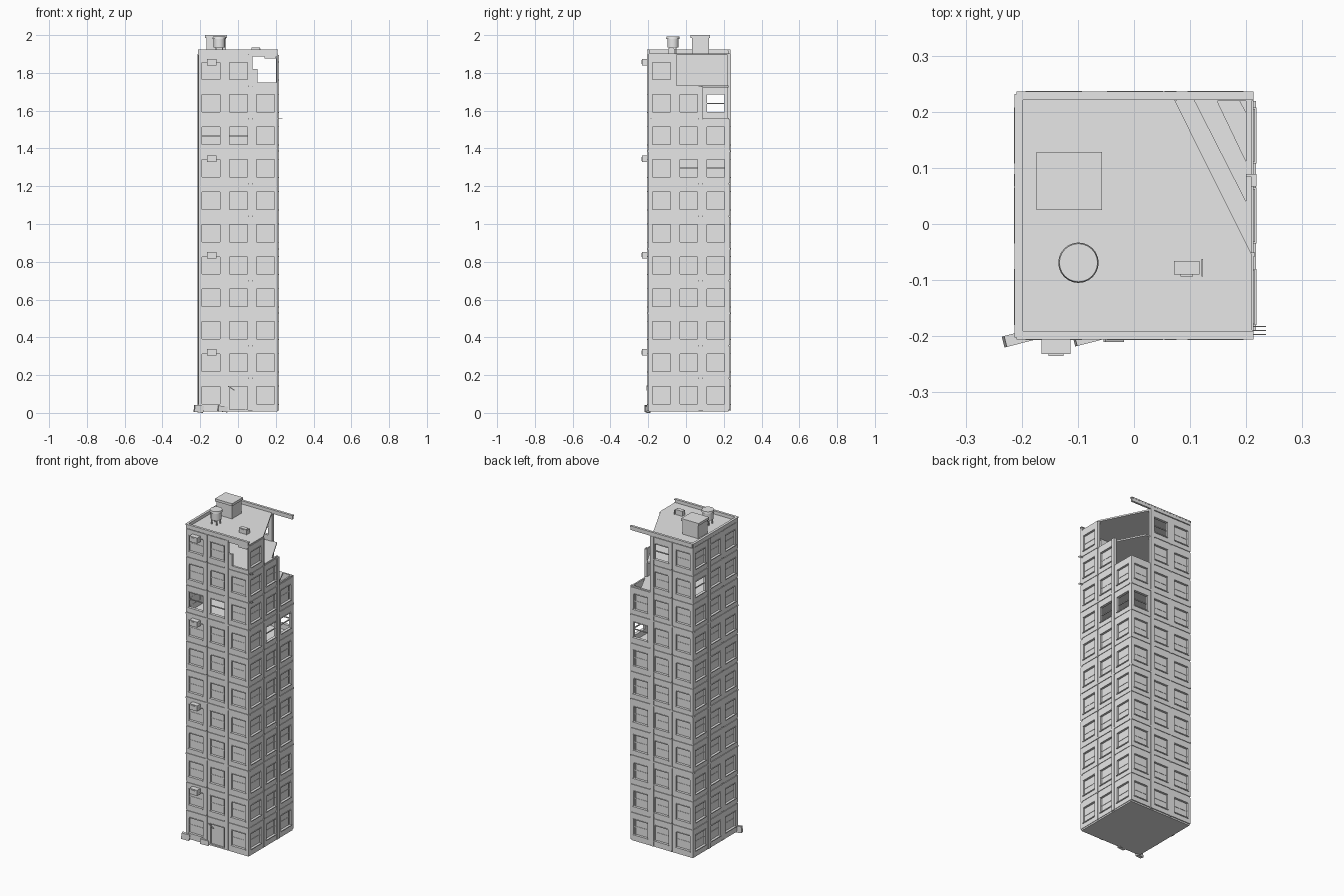
import bpy, bmesh, math
from mathutils import Matrix, Vector

if "Cube" in bpy.data.objects:
    bpy.data.objects.remove(bpy.data.objects["Cube"])

concrete = bpy.data.materials.new("light_grey_concrete")
concrete.use_nodes = True
concrete.diffuse_color = (0.8, 0.8, 0.8, 1)
concrete.node_tree.nodes["Principled BSDF"].inputs["Base Color"].default_value = (0.8, 0.8, 0.8, 1)


def box(bm, x0, x1, y0, y1, z0, z1, turn=None):
    """Add an axis-aligned box, optionally rotated about its centre."""
    size = Matrix.Diagonal((x1 - x0, y1 - y0, z1 - z0, 1))
    place = Matrix.Translation(((x0 + x1) / 2, (y0 + y1) / 2, (z0 + z1) / 2))
    bmesh.ops.create_cube(bm, size=1, matrix=place @ (turn or Matrix()) @ size)


def finish(bm, name):
    bmesh.ops.recalc_face_normals(bm, faces=bm.faces)
    mesh = bpy.data.meshes.new(name)
    bm.to_mesh(mesh)
    bm.free()
    mesh.materials.append(concrete)
    obj = bpy.data.objects.new(name, mesh)
    bpy.context.collection.objects.link(obj)
    return obj


def single(name, *dims, turn=None):
    bm = bmesh.new()
    box(bm, *dims, turn=turn)
    return finish(bm, name)


# Overall layout
CX, CY, HX, HY = 0.002, 0.015, 0.211, 0.217
BASE, STOREY, COUNT = 0.012, 0.1716, 11
ROOF = BASE + STOREY * COUNT
THICK, WIN = 0.013, 0.047
SIDES = ("front", "back", "right", "left")
BAYS = ((-1, -0.07, -0.145), (-0.07, 0.07, 0), (0.07, 1, 0.143))

# Collapsed bays and empty windows, as (side, storey, bay)
GONE = {("back", 11, 2), ("back", 10, 2), ("right", 11, 1),
        ("right", 11, 2), ("right", 10, 2), ("front", 11, 2)}
UNGLAZED = {("left", 10, 2), ("front", 9, 0), ("front", 9, 1), ("back", 11, 1),
            ("back", 8, 2), ("right", 8, 1), ("right", 8, 2)}


def wall_box(bm, side, u0, u1, d0, d1, z0, z1):
    """Box on a facade: u runs along the wall, d is depth inward from its face."""
    if side == "front":
        box(bm, CX + u0, CX + u1, CY - HY + d0, CY - HY + d1, z0, z1)
    elif side == "back":
        box(bm, CX + u0, CX + u1, CY + HY - d1, CY + HY - d0, z0, z1)
    elif side == "right":
        box(bm, CX + HX - d1, CX + HX - d0, CY + u0, CY + u1, z0, z1)
    else:
        box(bm, CX - HX + d0, CX - HX + d1, CY + u0, CY + u1, z0, z1)


for side in SIDES:
    half = HX if side in ("front", "back") else HY - THICK
    walls, frames, panes = bmesh.new(), bmesh.new(), bmesh.new()
    for storey in range(1, COUNT + 1):
        floor = BASE + STOREY * (storey - 1)
        low, high = floor + 0.004, floor + STOREY - 0.004
        for bay, (a, b, c) in enumerate(BAYS):
            key = (side, storey, bay)
            if key in GONE:
                continue
            a, b = max(a, -half), min(b, half)
            w0, w1 = c - WIN, c + WIN
            door = key == ("front", 1, 1)
            z0, z1 = floor + (0.006 if door else 0.036), floor + 0.128
            # Wall panel around the opening
            wall_box(walls, side, a, w0, 0, THICK, low, high)
            wall_box(walls, side, w1, b, 0, THICK, low, high)
            wall_box(walls, side, w0, w1, 0, THICK, low, z0)
            wall_box(walls, side, w0, w1, 0, THICK, z1, high)
            # Sill, head and meeting rail
            if not door:
                wall_box(frames, side, w0 - 0.003, w1 + 0.003, -0.005, 0.004, z0 - 0.005, z0)
            wall_box(frames, side, w0, w1, -0.003, 0.004, z1, z1 + 0.004)
            mid = (z0 + z1) / 2
            if not door:
                wall_box(frames, side, w0, w1, 0.008, THICK, mid - 0.003, mid + 0.003)
            if key not in UNGLAZED:
                wall_box(panes, side, w0, w1, 0.010, 0.012, z0, z1)
                if bay:
                    wall_box(frames, side, w1 - 0.010, w1 - 0.006, 0.007, THICK, z0, z1)
        # Horizontal joint bands, with a projecting course every third storey
        top_gone = (side, storey, 2) in GONE and side != "front"
        end = 0.07 if top_gone else half
        if side == "right" and storey == COUNT:
            end = -0.07
        course = storey in (3, 5, 8)
        wall_box(walls, side, -half, end, -0.004 if course else 0.004, THICK,
                 floor + STOREY - 0.004, floor + STOREY + 0.004)
    # Pilaster and thin seam strip
    top = {"front": ROOF, "left": ROOF, "back": ROOF, "right": ROOF - STOREY}[side]
    wall_box(walls, side, 0.052, 0.074, -0.005, THICK, BASE, top)
    wall_box(walls, side, -0.073, -0.066, -0.003, THICK, BASE,
             ROOF - 0.004)
    finish(walls, side + "_wall")
    finish(frames, side + "_window_frames")
    finish(panes, side + "_window_panes")

# Broken opening in the top front bay
bm = bmesh.new()
for u0, u1, z0, z1 in ((0.07, HX, ROOF - STOREY, 1.75), (0.07, 0.1, 1.75, 1.82),
                       (0.07, HX, 1.888, ROOF), (0.138, 0.2, 1.876, 1.888),
                       (0.203, HX, 1.75, 1.888)):
    wall_box(bm, "front", u0, u1, 0, THICK, z0, z1)
finish(bm, "broken_front_wall")

# Floor slabs, the upper ones sheared off at the back corner
CUTS = {11: (0.07, -0.055), 10: (0.105, 0.02), 9: (0.145, 0.09), 8: (0.185, 0.18)}
bm = bmesh.new()
x0, x1, y0, y1 = CX - HX + 0.004, 0.21, CY - HY + 0.004, 0.226
for level in range(COUNT + 1):
    xc, yc = CUTS.get(level, (x1, y1))
    outline = [(x0, y0), (x1, y0), (x1, yc)]
    outline += [(xc, y1), (x0, y1)] if level in CUTS else [(x0, y1)]
    z = BASE + STOREY * level
    face = bm.faces.new([bm.verts.new((x, y, z - 0.005)) for x, y in outline])
    up = bmesh.ops.extrude_face_region(bm, geom=[face])
    bmesh.ops.translate(bm, vec=(0, 0, 0.009),
                        verts=[v for v in up["geom"] if isinstance(v, bmesh.types.BMVert)])
finish(bm, "floor_slabs")

# Parapet on three sides, the back one hanging over the collapsed corner
bm = bmesh.new()
for side in ("front", "back", "left"):
    half = HX if side != "left" else HY
    wall_box(bm, side, -half + 0.003, half - 0.003, -0.003, 0.009, ROOF, ROOF + 0.019)
    wall_box(bm, side, -half, half, -0.004, 0.011, ROOF + 0.019, ROOF + 0.025)
finish(bm, "parapet")

# Roof stair house
single("stair_house", -0.168, -0.063, 0.032, 0.122, ROOF, 1.985)
single("stair_house_roof", -0.174, -0.057, 0.025, 0.128, 1.985, 2.0)

# Water tank on legs
bm = bmesh.new()
centre = Vector((-0.099, -0.069, 0))
for radius, tip, z0, z1 in ((0.03, 0.03, 1.935, 1.98), (0.036, 0.034, 1.98, 1.992)):
    bmesh.ops.create_cone(bm, cap_ends=True, segments=24, radius1=radius, radius2=tip,
                          depth=z1 - z0, matrix=Matrix.Translation(centre + Vector((0, 0, (z0 + z1) / 2))))
for i in range(4):
    angle = math.pi / 4 + i * math.pi / 2
    lx, ly = centre.x + 0.024 * math.cos(angle), centre.y + 0.024 * math.sin(angle)
    box(bm, lx - 0.003, lx + 0.003, ly - 0.003, ly + 0.003, ROOF, 1.936)
tank = finish(bm, "water_tank")

# Roof vent unit
bm = bmesh.new()
box(bm, 0.071, 0.117, -0.09, -0.066, ROOF, 1.934)
box(bm, 0.083, 0.105, -0.094, -0.09, 1.912, 1.93)
box(bm, 0.12, 0.123, -0.094, -0.062, ROOF, 1.93)
finish(bm, "roof_vent")

# Air conditioners on the front
bm = bmesh.new()
for z in (0.32, 0.835, 1.345, 1.857):
    box(bm, -0.165, -0.113, -0.232, -0.2, z - 0.017, z + 0.017)
    box(bm, -0.152, -0.126, -0.235, -0.232, z - 0.011, z + 0.011)
finish(bm, "air_conditioners")

# Bare reinforcing rods at the front corner
bm = bmesh.new()
for z in (ROOF - STOREY, ROOF - 2 * STOREY):
    for y in (-0.197, -0.19, -0.183):
        box(bm, 0.2, 0.235, y - 0.001, y + 0.001, z - 0.001, z + 0.001)
finish(bm, "reinforcing_rods")

# Rubble and a loose bar by the door
tilt = Matrix.Rotation(0.25, 4, "Z") @ Matrix.Rotation(0.12, 4, "Y")
single("rubble_left", -0.232, -0.184, -0.214, -0.194, 0.003, 0.04, turn=tilt)
single("rubble_right", -0.106, -0.056, -0.212, -0.195, 0.006, 0.036, turn=tilt)
single("loose_bar", -0.056, -0.016, -0.21, -0.206, 0.128, 0.134,
       turn=Matrix.Rotation(0.6, 4, "Y"))

bpy.ops.object.select_all(action="DESELECT")
tank.select_set(True)
bpy.context.view_layer.objects.active = tank
bpy.ops.object.shade_smooth_by_angle()
